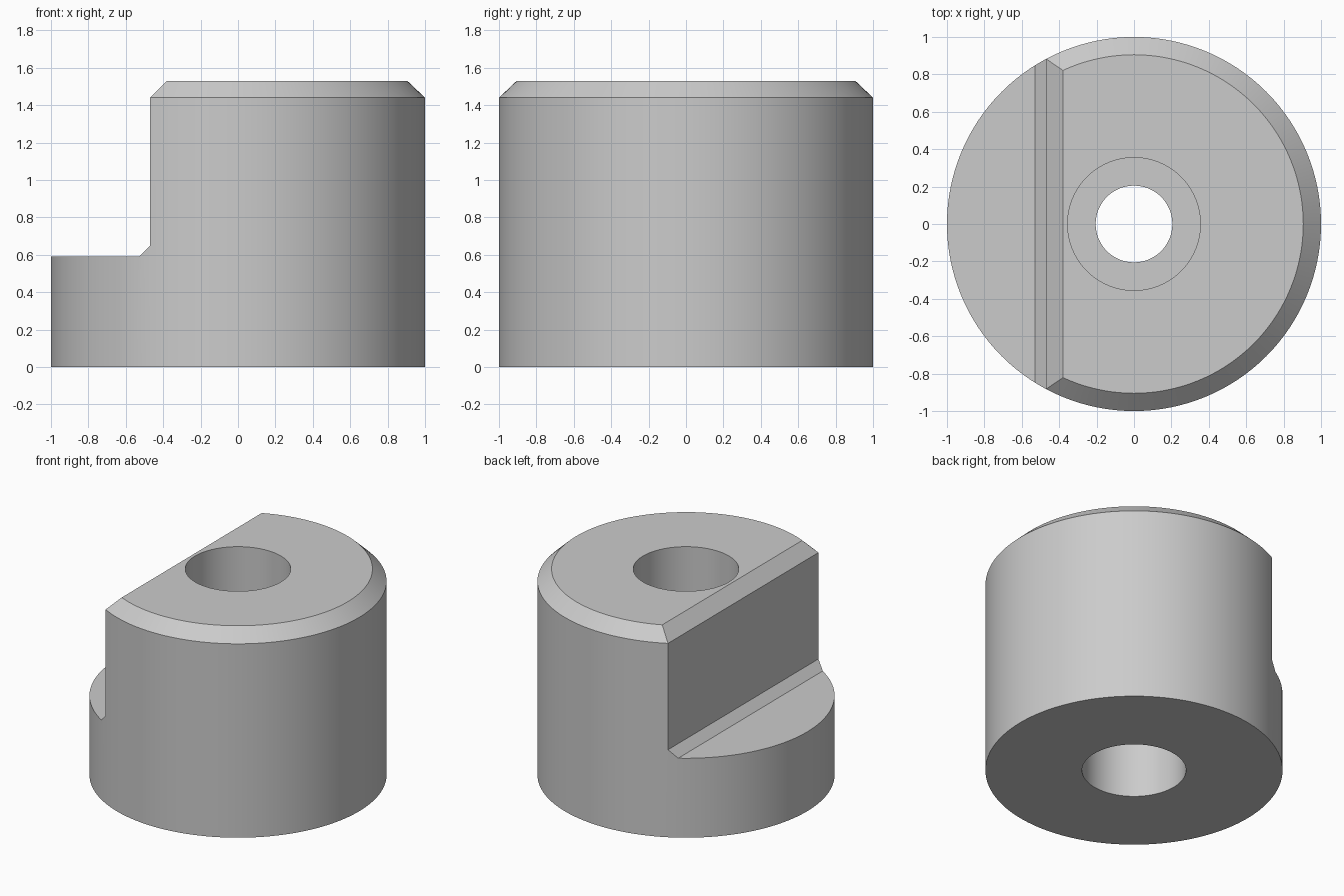
import bpy, bmesh, math

cube = bpy.data.objects.get("Cube")
if cube:
    bpy.data.objects.remove(cube, do_unlink=True)

SEGMENTS = 128

# Material
grey = bpy.data.materials.new("machined grey")
grey.use_nodes = True
colour = (0.6, 0.6, 0.6, 1)
grey.diffuse_color = colour
grey.node_tree.nodes["Principled BSDF"].inputs["Base Color"].default_value = colour


def make_object(name, bm):
    bmesh.ops.recalc_face_normals(bm, faces=bm.faces)
    mesh = bpy.data.meshes.new(name)
    bm.to_mesh(mesh)
    bm.free()
    mesh.materials.append(grey)
    obj = bpy.data.objects.new(name, mesh)
    bpy.context.collection.objects.link(obj)
    return obj


def lathe(name, profile):
    """Turn a closed (radius, height) profile around z."""
    bm = bmesh.new()
    rings = []
    for i in range(SEGMENTS):
        a = 2 * math.pi * i / SEGMENTS
        rings.append([bm.verts.new((r * math.cos(a), r * math.sin(a), z)) for r, z in profile])
    n = len(profile)
    for i in range(SEGMENTS):
        a, b = rings[i], rings[(i + 1) % SEGMENTS]
        for j in range(n):
            k = (j + 1) % n
            bm.faces.new((a[j], b[j], b[k], a[k]))
    return make_object(name, bm)


def prism(name, profile, half_depth):
    """Extrude an (x, z) outline along y."""
    bm = bmesh.new()
    face = bm.faces.new([bm.verts.new((x, -half_depth, z)) for x, z in profile])
    side = bmesh.ops.extrude_face_region(bm, geom=[face])["geom"]
    verts = [v for v in side if isinstance(v, bmesh.types.BMVert)]
    bmesh.ops.translate(bm, verts=verts, vec=(0, 2 * half_depth, 0))
    return make_object(name, bm)


# Turned body: chamfered top, stepped bore with a recess at both ends
body = lathe("stepped_bushing", [
    (1, 0), (1, 1.44), (0.905, 1.53),
    (0.355, 1.53), (0.355, 0.95), (0.205, 0.95),
    (0.205, 0.55), (0.35, 0.55), (0.35, 0)])

# Side notch with a filleted foot and a chamfered upper edge
cutter = prism("notch_cutter", [
    (-1.3, 0.59), (-0.53, 0.59), (-0.47, 0.65),
    (-0.47, 1.44), (-0.28, 1.63), (-1.3, 1.63)], 1.3)
cutter.hide_render = True

notch = body.modifiers.new("notch", "BOOLEAN")
notch.operation = "DIFFERENCE"
notch.solver = "EXACT"
notch.object = cutter

bpy.ops.object.select_all(action="DESELECT")
body.select_set(True)
bpy.context.view_layer.objects.active = body
bpy.ops.object.modifier_apply(modifier=notch.name)
bpy.data.objects.remove(cutter, do_unlink=True)
bpy.ops.object.shade_smooth_by_angle(angle=math.radians(30))
